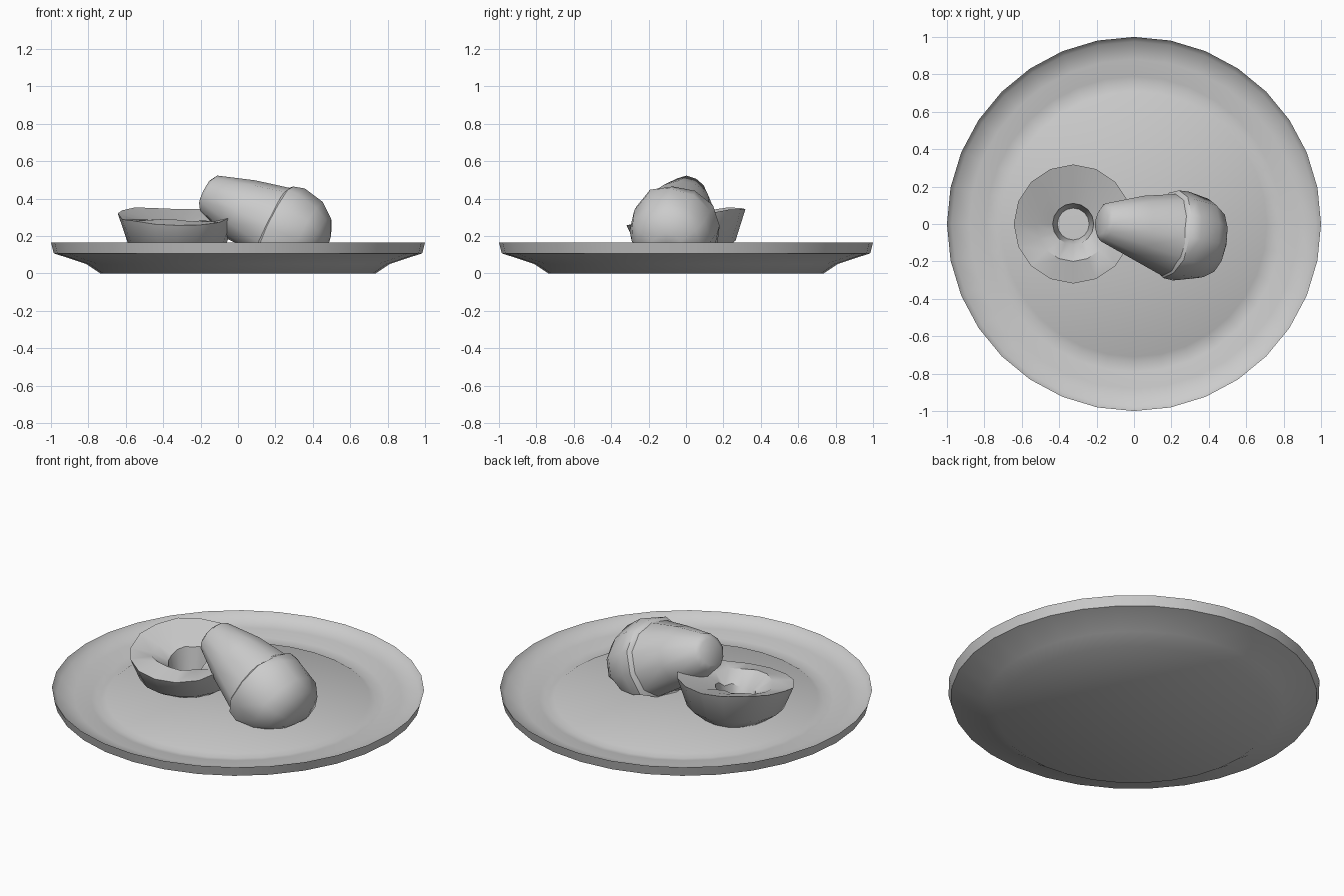
import bpy, bmesh, math, random
from mathutils import Vector

if "Cube" in bpy.data.objects:
    bpy.data.objects.remove(bpy.data.objects["Cube"])

random.seed(4)
FLOOR = 0.11


def revolve(name, n, profile, place, closed=False, angle=40):
    """Skin a profile of (radius, height) around an axis; place() maps it to world space."""
    bm = bmesh.new()
    rings = []
    for i, (r, h) in enumerate(profile):
        if r == 0:
            rings.append([bm.verts.new(place(0, h, 0, i))] * n)
        else:
            rings.append([bm.verts.new(place(r, h, math.tau * k / n, i)) for k in range(n)])
    pairs = list(zip(rings, rings[1:]))
    if closed:
        pairs.append((rings[-1], rings[0]))
    for a, b in pairs:
        for k in range(n):
            j = (k + 1) % n
            loop = list(dict.fromkeys([a[k], a[j], b[j], b[k]]))
            bm.faces.new(loop)
    bmesh.ops.recalc_face_normals(bm, faces=bm.faces[:])
    mesh = bpy.data.meshes.new(name)
    bm.to_mesh(mesh)
    bm.free()
    obj = bpy.data.objects.new(name, mesh)
    bpy.context.collection.objects.link(obj)
    bpy.ops.object.select_all(action='DESELECT')
    obj.select_set(True)
    bpy.context.view_layer.objects.active = obj
    bpy.ops.object.shade_smooth_by_angle(angle=math.radians(angle))
    return obj


# Plate: foot, flared underside, upright lip, shallow trough and raised flat centre
def plate_point(r, h, a, i):
    return (r * math.cos(a), r * math.sin(a), h)


revolve("plate", 32, [(0, 0), (0.735, 0), (0.81, 0.05), (0.985, 0.108), (1.0, 0.165),
                      (0.975, 0.13), (0.88, 0.118), (0.79, 0.107), (0.735, 0.095),
                      (0.71, FLOOR), (0, FLOOR)], plate_point, angle=50)


# Sliced ring bun: cut rim is higher at the back and slumps at the front
def bun_point(r, h, a, i):
    s = math.sin(a)
    z = FLOOR + h * (0.205 + (0.04 if s > 0 else 0.05) * s)
    if 2 <= i <= 4:
        z += random.uniform(-0.012, 0.012)
    if i == 3 and s < 0:
        z -= 0.05 * s
    return (-0.325 + r * math.cos(a), r * s, z)


revolve("ring_bun", 16, [(0.19, 0), (0.265, 0.27), (0.318, 1.0), (0.20, 0.82),
                         (0.11, 0.68), (0.085, 0.0)], bun_point, closed=True)

# Muffin lying on its side, small end propped up on the bun
start = Vector((-0.175, 0.015, 0.435))
axis = Vector((0.87, -0.16, -0.42)).normalized()
side = axis.cross(Vector((0, 0, 1))).normalized()
up = side.cross(axis)


def muffin_point(r, h, a, i):
    r *= random.uniform(0.96, 1.03)
    p = start + axis * h + (side * math.cos(a) + up * math.sin(a)) * r
    p.z = max(p.z, FLOOR)
    return p


revolve("muffin_cup", 12, [(0, 0), (0.075, 0.0), (0.105, 0.02), (0.17, 0.22),
                           (0.225, 0.42), (0, 0.44)], muffin_point)
revolve("muffin_top", 12, [(0, 0.39), (0.20, 0.39), (0.24, 0.42), (0.245, 0.48),
                           (0.22, 0.60), (0.175, 0.67), (0.09, 0.71), (0, 0.72)], muffin_point)
